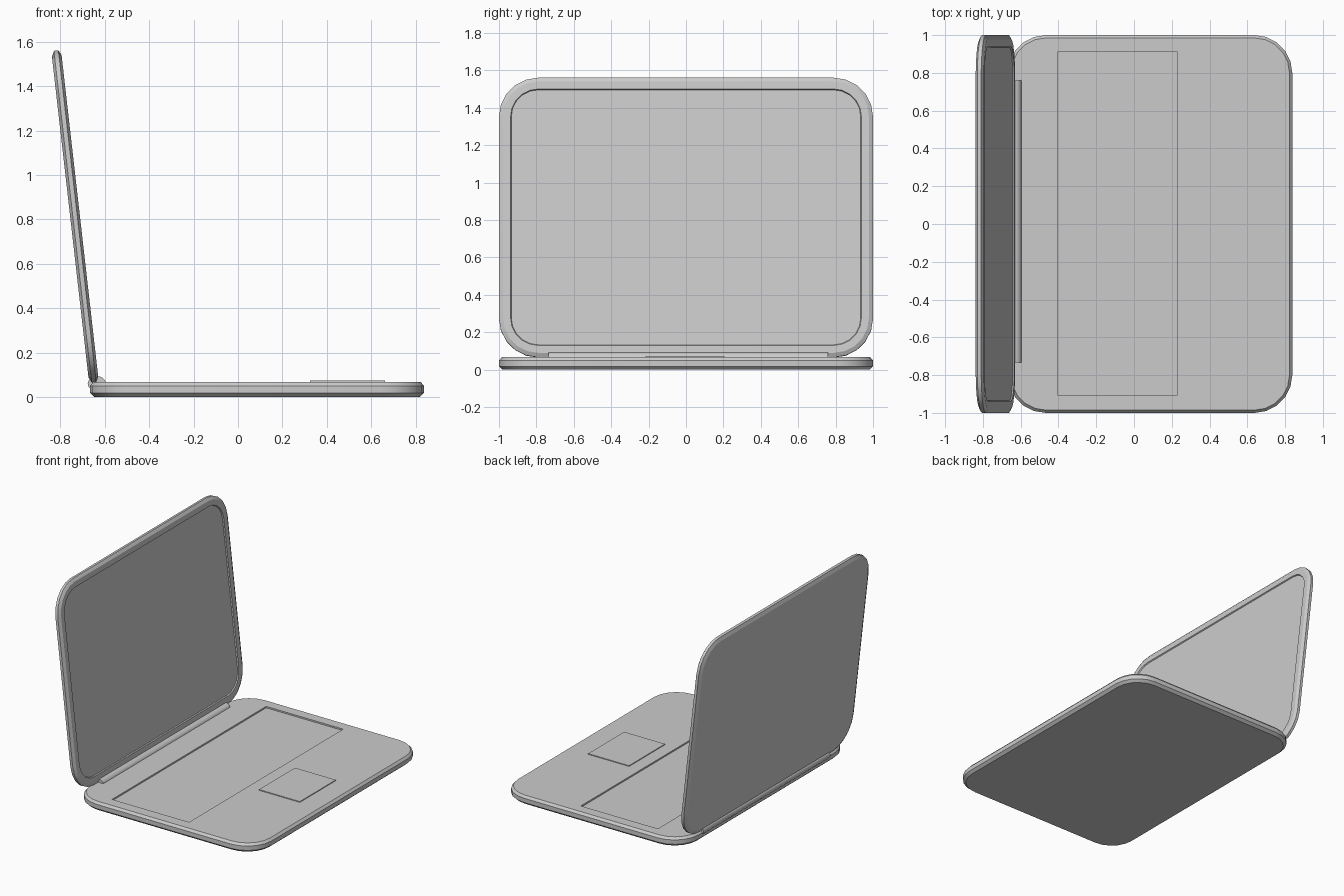
import bpy, bmesh, math

if "Cube" in bpy.data.objects:
    bpy.data.objects.remove(bpy.data.objects["Cube"])

def ring(x0, x1, y0, y1, r, seg=5):
    """Rounded rectangle outline, counter-clockwise."""
    pts = []
    corners = [(x1 - r, y1 - r, 0), (x0 + r, y1 - r, 90),
               (x0 + r, y0 + r, 180), (x1 - r, y0 + r, 270)]
    for cx, cy, start in corners:
        for i in range(seg + 1):
            a = math.radians(start + 90 * i / seg)
            pts.append((cx + r * math.cos(a), cy + r * math.sin(a)))
    return pts

def smooth(ob):
    bpy.ops.object.select_all(action='DESELECT')
    ob.select_set(True)
    bpy.context.view_layer.objects.active = ob
    bpy.ops.object.shade_smooth_by_angle(angle=math.radians(25))

def slab(name, x0, x1, radius, profile):
    """Loft rounded rectangles through (inset, z) steps and cap both ends."""
    bm = bmesh.new()
    loops = []
    for d, z in profile:
        pts = ring(x0 + d, x1 - d, -1 + d, 1 - d, radius - d)
        loops.append([bm.verts.new((x, y, z)) for x, y in pts])
    n = len(loops[0])
    for a, b in zip(loops, loops[1:]):
        for i in range(n):
            j = (i + 1) % n
            bm.faces.new((a[i], a[j], b[j], b[i]))
    bm.faces.new(loops[0][::-1])
    bm.faces.new(loops[-1])
    me = bpy.data.meshes.new(name)
    bm.to_mesh(me)
    bm.free()
    ob = bpy.data.objects.new(name, me)
    bpy.context.collection.objects.link(ob)
    return ob

def box(name, x0, x1, y0, y1, z0, z1):
    bpy.ops.mesh.primitive_cube_add(
        size=1, location=((x0 + x1) / 2, (y0 + y1) / 2, (z0 + z1) / 2))
    ob = bpy.context.object
    ob.name = name
    ob.scale = (x1 - x0, y1 - y0, z1 - z0)
    return ob

# Base with chamfered rim
base = slab("base", -0.667, 0.838, 0.2,
            [(0.02, 0), (0, 0.018), (0, 0.05), (0.015, 0.067)])

# Keyboard recess cut into the base
cutter = box("keyboard_cutter", -0.405, 0.23, -0.905, 0.91, 0.056, 0.12)
cutter.hide_render = True
mod = base.modifiers.new("keyboard_recess", 'BOOLEAN')
mod.operation = 'DIFFERENCE'
mod.object = cutter
bpy.context.view_layer.update()
bpy.context.view_layer.objects.active = base
bpy.ops.object.modifier_apply(modifier=mod.name)
bpy.data.objects.remove(cutter)
smooth(base)

# Trackpad, slightly raised
box("trackpad", 0.325, 0.662, -0.217, 0.207, 0.06, 0.073)

# Lid with inset screen, leaning back
lid = slab("screen_lid", -0.752, 0.752, 0.21,
           [(0.025, -0.022), (0, -0.010), (0, 0.010), (0.022, 0.022),
            (0.062, 0.022), (0.066, 0.014)])
lid.location = (-0.734, 0, 0.813)
lid.rotation_euler = (0, math.radians(90 - 6.5), 0)
smooth(lid)

# Hinge barrel
bpy.ops.mesh.primitive_cylinder_add(
    vertices=16, radius=1, depth=1.495, location=(-0.636, 0.013, 0.06),
    rotation=(math.pi / 2, 0, 0))
hinge = bpy.context.object
hinge.name = "hinge"
hinge.scale = (0.041, 0.034, 1)
smooth(hinge)
